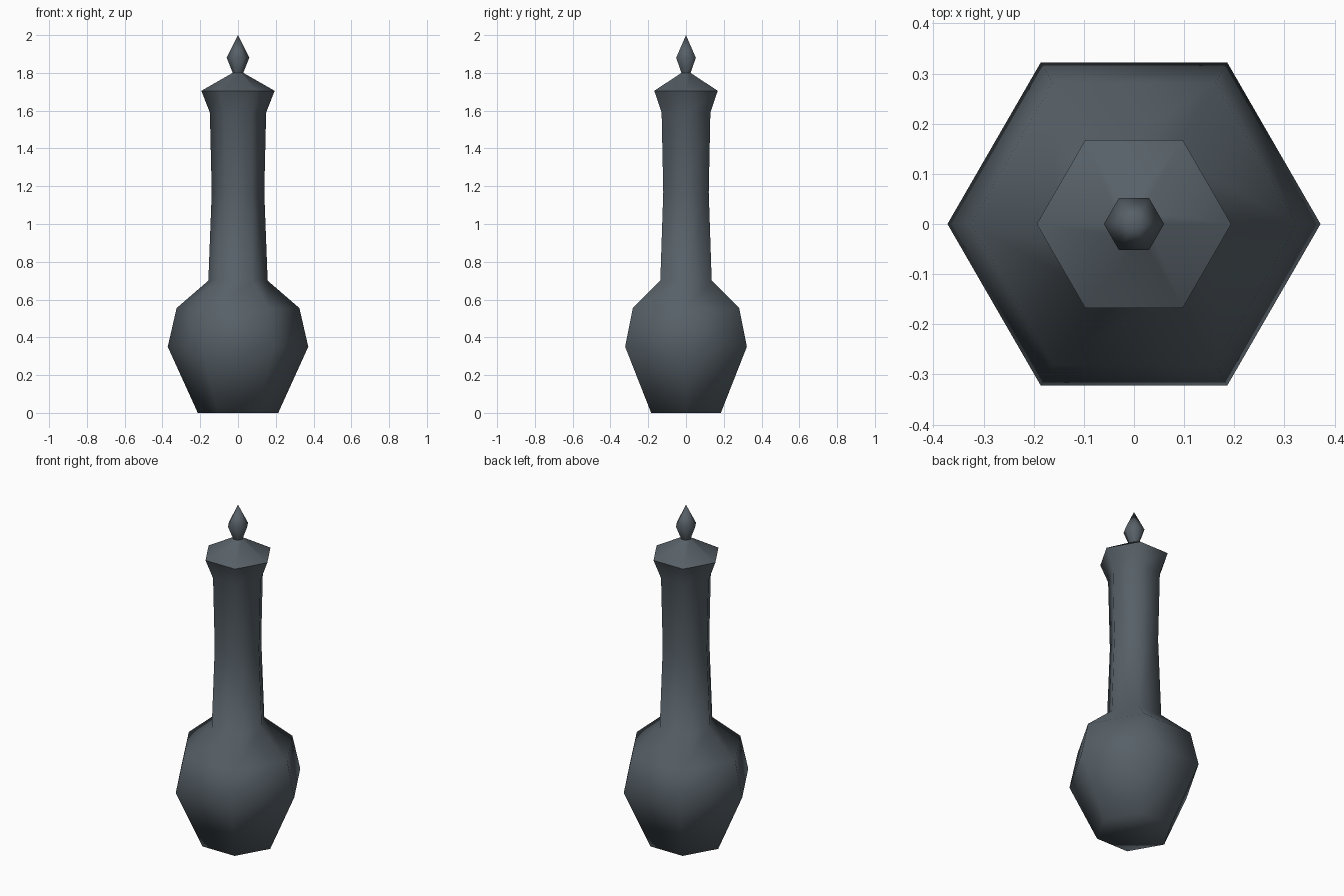
import bpy, bmesh, math

if "Cube" in bpy.data.objects:
    bpy.data.objects.remove(bpy.data.objects["Cube"])

SIDES = 6
slate = bpy.data.materials.new("dark_slate")
slate.use_nodes = True
colour = (0.095, 0.118, 0.137, 1)
slate.diffuse_color = colour
slate.node_tree.nodes["Principled BSDF"].inputs["Base Color"].default_value = colour


def lathe(name, profile, cap_bottom=False):
    """Turn a (radius, height) profile into a six-sided shell."""
    bm = bmesh.new()
    rings = []
    for r, z in profile:
        if r == 0:
            rings.append([bm.verts.new((0, 0, z))] * SIDES)
        else:
            angles = [math.tau * i / SIDES for i in range(SIDES)]
            rings.append([bm.verts.new((r * math.cos(a), r * math.sin(a), z)) for a in angles])
    for low, high in zip(rings, rings[1:]):
        for i in range(SIDES):
            j = (i + 1) % SIDES
            corners = [low[i], low[j], high[j], high[i]]
            bm.faces.new(list(dict.fromkeys(corners)))
    if cap_bottom:
        bm.faces.new(rings[0][::-1])
    mesh = bpy.data.meshes.new(name)
    bm.to_mesh(mesh)
    bm.free()
    mesh.materials.append(slate)
    obj = bpy.data.objects.new(name, mesh)
    bpy.context.collection.objects.link(obj)
    bpy.ops.object.select_all(action="DESELECT")
    obj.select_set(True)
    bpy.context.view_layer.objects.active = obj
    bpy.ops.object.shade_smooth_by_angle(angle=math.radians(75))
    return obj


# Bulbous base, long neck and flared mouth
lathe("bottle_body", [(0.213, 0), (0.372, 0.35), (0.325, 0.555), (0.157, 0.7),
                      (0.139, 1.17), (0.149, 1.59), (0.194, 1.705)], cap_bottom=True)

# Sloped lid
lathe("lid", [(0.194, 1.705), (0.028, 1.8)])

# Pointed stopper knob
lathe("stopper_knob", [(0.028, 1.8), (0.06, 1.88), (0, 2)])
